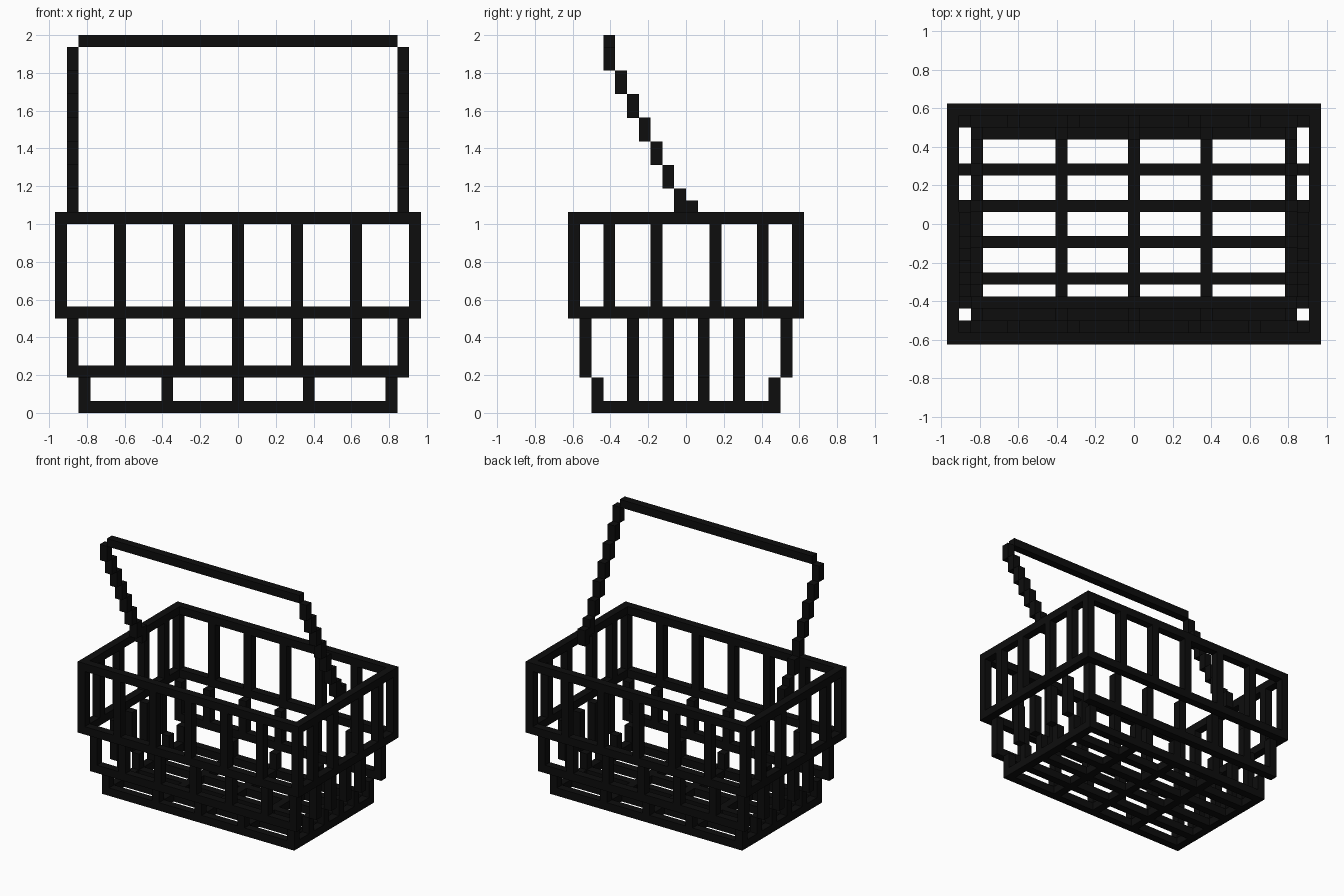
import bpy
import bmesh
from mathutils import Matrix, Vector

cube = bpy.data.objects.get("Cube")
if cube:
    bpy.data.objects.remove(cube, do_unlink=True)

U = 0.0625          # width of one bar
NX, NY = 31, 20     # basket footprint in bars

black = bpy.data.materials.new("black_plastic")
black.use_nodes = True
color = (0.004, 0.004, 0.004, 1)
black.diffuse_color = color
black.node_tree.nodes["Principled BSDF"].inputs["Base Color"].default_value = color


def make_part(name, boxes):
    """One object from boxes (i0, i1, j0, j1, k0, k1), inclusive grid cells."""
    bm = bmesh.new()
    for i0, i1, j0, j1, k0, k1 in boxes:
        size = Vector((i1 - i0 + 1, j1 - j0 + 1, k1 - k0 + 1)) * U
        mid = Vector((i0 + i1 + 1 - NX, j0 + j1 + 1 - NY, k0 + k1 + 1)) * (U / 2)
        bmesh.ops.create_cube(bm, size=1,
                              matrix=Matrix.Translation(mid) @ Matrix.Diagonal(size).to_4x4())
    mesh = bpy.data.meshes.new(name)
    bm.to_mesh(mesh)
    bm.free()
    mesh.materials.append(black)
    obj = bpy.data.objects.new(name, mesh)
    bpy.context.collection.objects.link(obj)


def long_bars(inset, k):
    """Front and back bars of a ring."""
    return [(inset, NX - 1 - inset, j, j, k, k) for j in (inset, NY - 1 - inset)]


def ring(inset, k):
    """Closed rectangular ring."""
    sides = [(i, i, inset + 1, NY - 2 - inset, k, k) for i in (inset, NX - 1 - inset)]
    return long_bars(inset, k) + sides


def slats(inset, columns, rows, k0, k1):
    """Upright slats: columns on front and back, rows on both ends."""
    far_i, far_j = NX - 1 - inset, NY - 1 - inset
    return ([(i, i, j, j, k0, k1) for i in columns for j in (inset, far_j)] +
            [(i, i, j, j, k0, k1) for j in rows for i in (inset, far_i)])


# Rings around the basket
make_part("top_rim", ring(0, 16))
make_part("middle_rim", ring(0, 8))
make_part("lower_rails", long_bars(1, 3))

# Upright slats, stepping inwards towards the floor
end_rows = (5, 8, 11, 14)
make_part("upper_slats", slats(0, (0, 5, 10, 15, 20, 25, 30), (3, 7, 12, 16), 9, 15))
make_part("middle_slats", slats(1, (1, 5, 10, 15, 20, 25, 29), (), 4, 7)
          + slats(1, (), end_rows, 3, 7))
floor_columns = (2, 9, 15, 21, 28)
make_part("lower_slats", slats(2, floor_columns, end_rows, 1, 2))

# Floor lattice
floor = [(2, 28, j, j, 0, 0) for j in (2, 5, 8, 11, 14, 17)]
floor += [(i, i, j + 1, j + 2, 0, 0) for i in floor_columns for j in (2, 5, 8, 11, 14)]
make_part("floor_grid", floor)

# Stepped handle arms leaning forward, and the grip
for name, i in (("right_handle_arm", 1), ("left_handle_arm", 29)):
    steps = [(i, i, 3 + n, 3 + n, 29 - 2 * n, 30 - 2 * n) for n in range(7)]
    steps.append((i, i, 10, 10, 16, 17))
    make_part(name, steps)
make_part("handle_grip", [(2, 28, 3, 3, 31, 31)])
